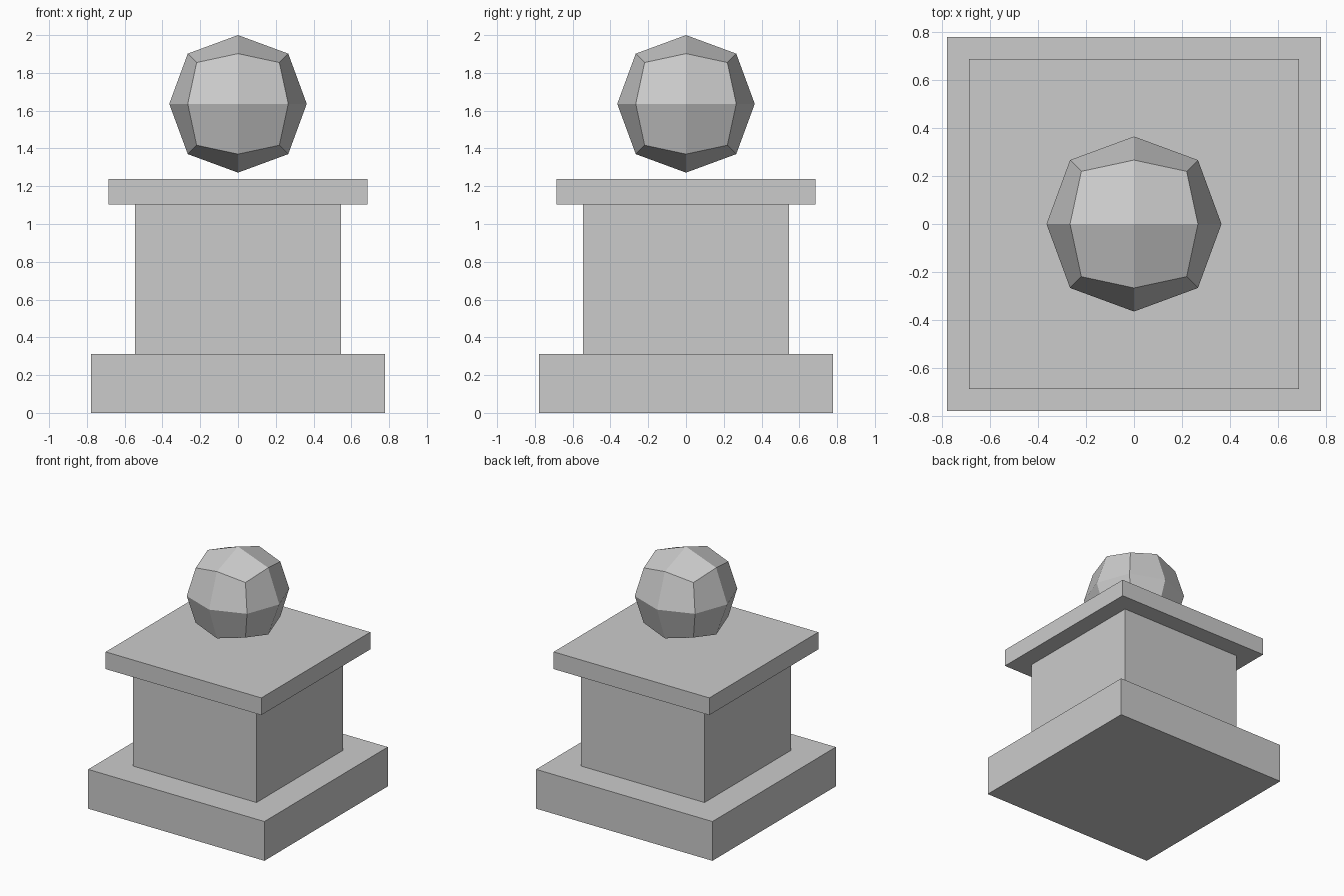
import bpy, bmesh

if "Cube" in bpy.data.objects:
    bpy.data.objects.remove(bpy.data.objects["Cube"])


def finish(bm, name):
    mesh = bpy.data.meshes.new(name)
    bm.to_mesh(mesh)
    bm.free()
    obj = bpy.data.objects.new(name, mesh)
    bpy.context.collection.objects.link(obj)
    return obj


def slab(name, half_width, z0, z1):
    bm = bmesh.new()
    bmesh.ops.create_cube(bm, size=1)
    for v in bm.verts:
        v.co.x *= 2 * half_width
        v.co.y *= 2 * half_width
        v.co.z = z1 if v.co.z > 0 else z0
    return finish(bm, name)


# Square pedestal: plinth, shaft and overhanging cap
slab("plinth", 0.777, 0.0, 0.313)
slab("shaft", 0.544, 0.313, 1.102)
slab("cap", 0.686, 1.102, 1.239)

# Faceted ball: a cube split once and rounded, floating just above the cap
bm = bmesh.new()
bmesh.ops.create_cube(bm, size=2)
bmesh.ops.subdivide_edges(bm, edges=bm.edges[:], cuts=1, use_grid_fill=True)
reach = {1: 0.364, 2: 0.266, 3: 0.219}  # face centre, edge middle, corner
for v in bm.verts:
    v.co *= reach[sum(abs(c) > 0.5 for c in v.co)]
    v.co.z += 1.636
finish(bm, "ball")
